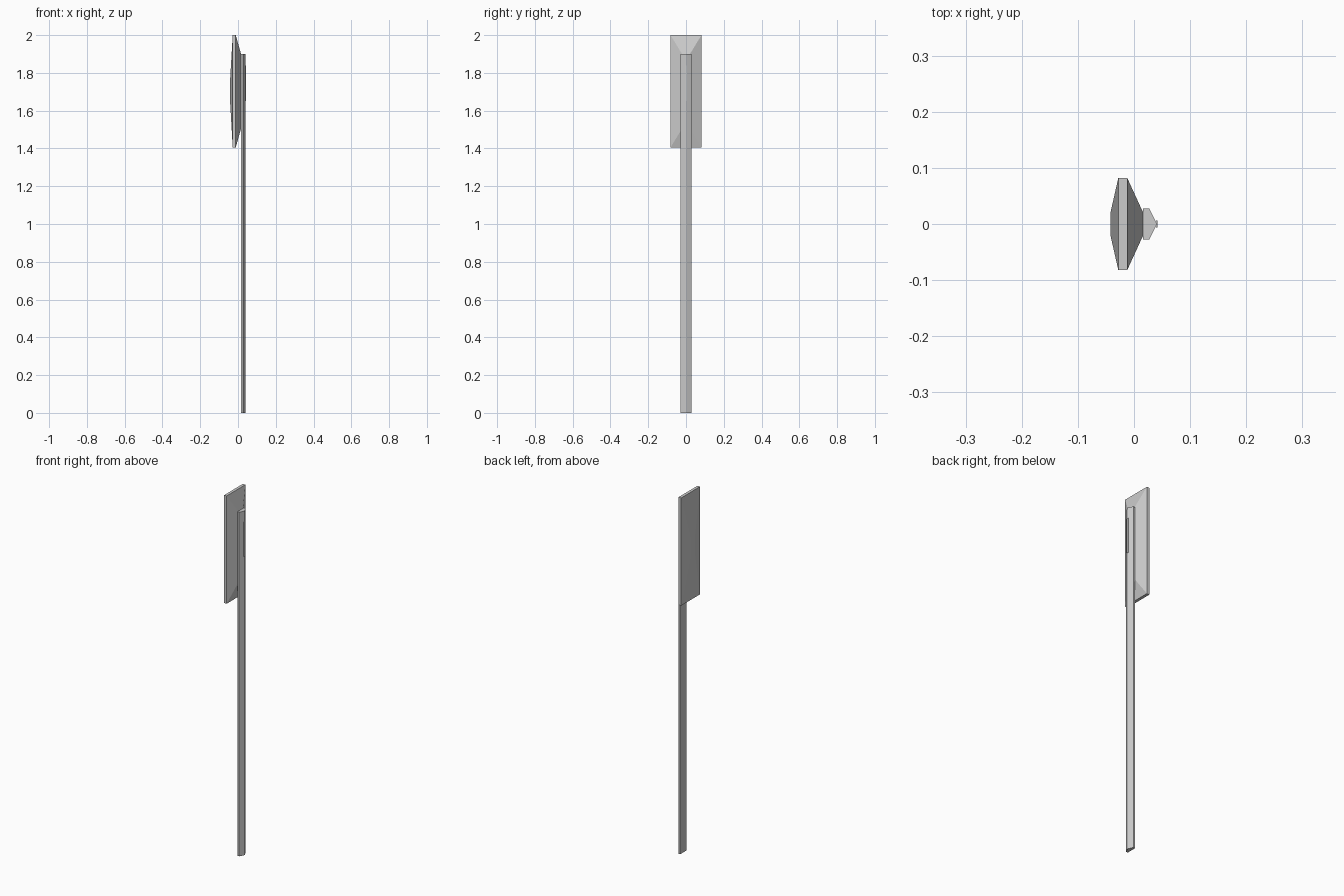
import bpy

if "Cube" in bpy.data.objects:
    bpy.data.objects.remove(bpy.data.objects["Cube"])


def loft(name, rings):
    """Skin equal-sized rings of points in order and cap both ends."""
    n = len(rings[0])
    verts = [p for ring in rings for p in ring]
    faces = [tuple(range(n))[::-1], tuple(range(len(verts) - n, len(verts)))]
    for r in range(len(rings) - 1):
        for i in range(n):
            j = (i + 1) % n
            faces.append((r * n + i, r * n + j, (r + 1) * n + j, (r + 1) * n + i))
    mesh = bpy.data.meshes.new(name)
    mesh.from_pydata(verts, [], faces)
    obj = bpy.data.objects.new(name, mesh)
    bpy.context.collection.objects.link(obj)
    return obj


def rect(x, half_y, z0, z1):
    """Rectangle facing +x."""
    return [(x, -half_y, z0), (x, half_y, z0), (x, half_y, z1), (x, -half_y, z1)]


# Antenna panel: shallow domed face, flat rim, tapered back
loft("panel", [
    rect(-0.042, 0.02, 1.65, 1.76),
    rect(-0.028, 0.082, 1.405, 2.0),
    rect(-0.012, 0.082, 1.405, 2.0),
    rect(0.016, 0.021, 1.505, 1.9),
])

# Pole with a pointed hexagonal section
half = [(0.016, 0.028), (0.027, 0.028), (0.040, 0.002)]
section = [(x, -y) for x, y in half] + [(x, y) for x, y in reversed(half)]
loft("pole", [[(x, y, z) for x, y in section] for z in (0.0, 1.9)])

# Thin strip on the pole's rear edge
loft("rear_strip", [rect(x, 0.006, 1.65, 1.84) for x in (0.039, 0.042)])
